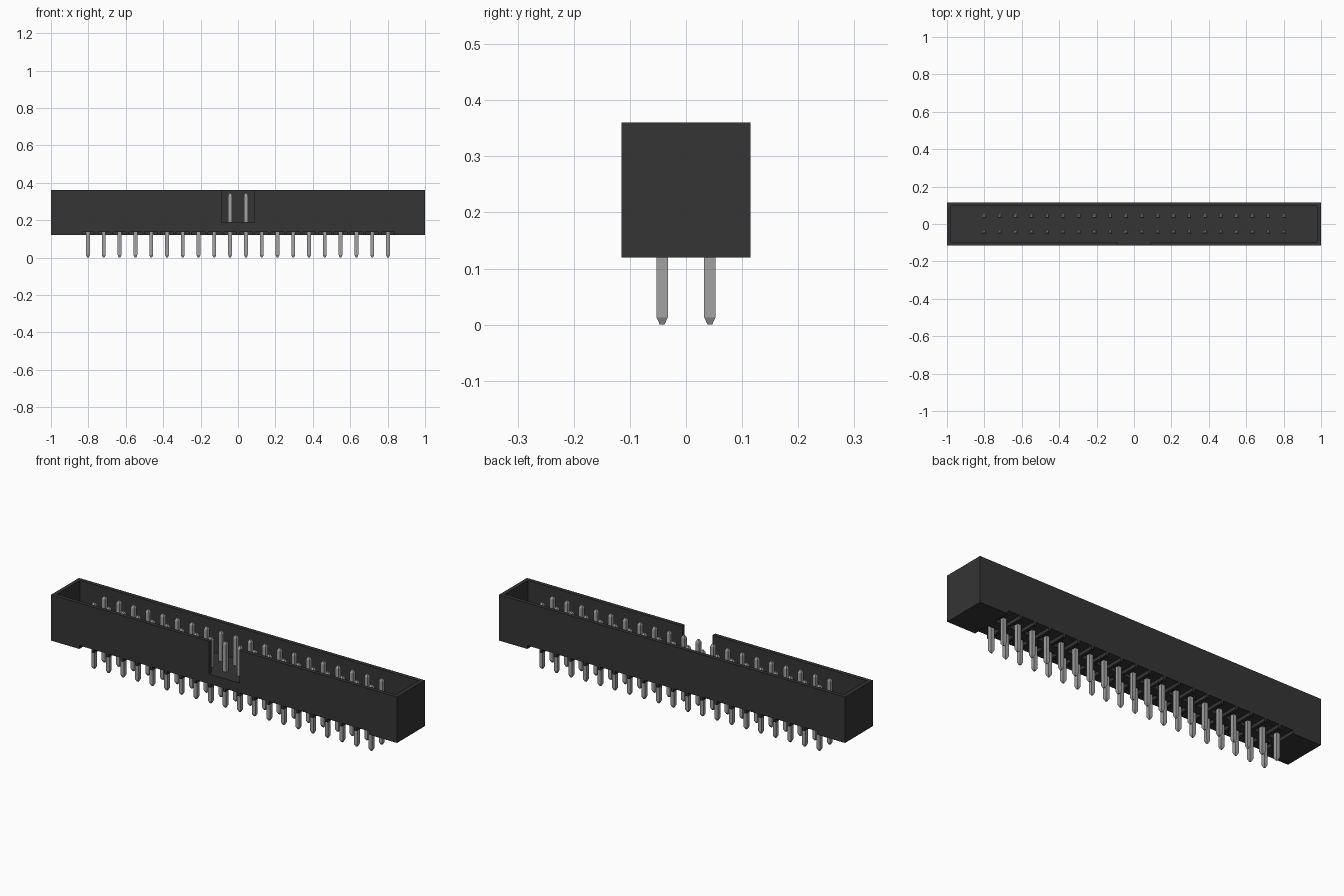
import bpy, bmesh

cube = bpy.data.objects.get("Cube")
if cube:
    bpy.data.objects.remove(cube)

PITCH, COLS, ROW_Y = 0.0844, 20, 0.0425
columns = [(i - (COLS - 1) / 2) * PITCH for i in range(COLS)]


def material(name, rgb):
    m = bpy.data.materials.new(name)
    m.use_nodes = True
    m.diffuse_color = (*rgb, 1)
    m.node_tree.nodes["Principled BSDF"].inputs["Base Color"].default_value = (*rgb, 1)
    return m


black = material("black plastic", (0.035, 0.035, 0.035))
metal = material("grey metal", (0.36, 0.36, 0.36))


def add_box(bm, lo, hi):
    verts = bmesh.ops.create_cube(bm, size=1)["verts"]
    for v in verts:
        v.co = [(a + b) / 2 + c * (b - a) for a, b, c in zip(lo, hi, v.co)]


def make(name, bm, mat):
    bmesh.ops.recalc_face_normals(bm, faces=bm.faces)
    mesh = bpy.data.meshes.new(name)
    bm.to_mesh(mesh)
    bm.free()
    mesh.materials.append(mat)
    ob = bpy.data.objects.new(name, mesh)
    bpy.context.collection.objects.link(ob)
    return ob


def cut(target, cutter):
    mod = target.modifiers.new(cutter.name, 'BOOLEAN')
    mod.operation = 'DIFFERENCE'
    mod.solver = 'EXACT'
    mod.object = cutter
    cutter.hide_render = True
    cutter.hide_viewport = True


# Shrouded housing
bm = bmesh.new()
add_box(bm, (-1, -0.115, 0.12), (1, 0.115, 0.36))
housing = make("housing", bm, black)

# Open cavity
bm = bmesh.new()
add_box(bm, (-0.98, -0.095, 0.19), (0.98, 0.095, 0.5))
cut(housing, make("cavity_cutter", bm, black))

# Keying slot in the front wall
bm = bmesh.new()
add_box(bm, (-0.088, -0.2, 0.19), (0.088, -0.05, 0.5))
cut(housing, make("key_slot_cutter", bm, black))

# Solder relief pockets below each pin, open to the front and back
bm = bmesh.new()
for x in columns:
    for side in (-1, 1):
        ys = sorted((side * 0.025, side * 0.2))
        add_box(bm, (x - 0.035, ys[0], 0.05), (x + 0.035, ys[1], 0.138))
cut(housing, make("relief_cutter", bm, black))

# Square pins with pointed ends
bm = bmesh.new()
for x in columns:
    for y in (-ROW_Y, ROW_Y):
        rings = [[bm.verts.new((x + sx * r, y + sy * r, z))
                  for sx, sy in ((-1, -1), (1, -1), (1, 1), (-1, 1))]
                 for z, r in ((0, 0.004), (0.013, 0.01), (0.332, 0.01), (0.345, 0.004))]
        for a, b in zip(rings, rings[1:]):
            for k in range(4):
                j = (k + 1) % 4
                bm.faces.new((a[k], a[j], b[j], b[k]))
        bm.faces.new(rings[0][::-1])
        bm.faces.new(rings[-1])
make("pins", bm, metal)
